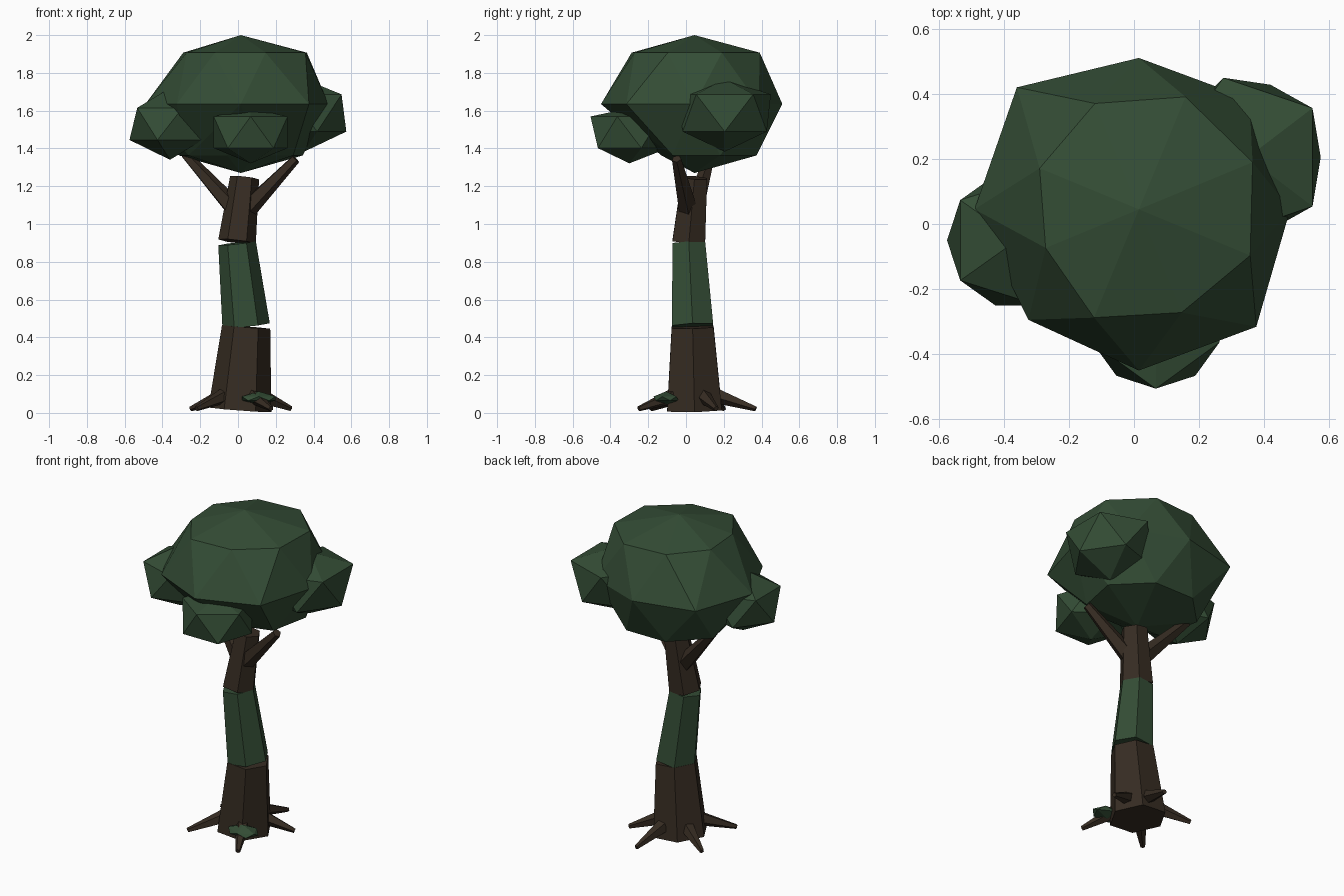
import bpy, bmesh
from math import cos, sin, radians
from mathutils import Vector

cube = bpy.data.objects.get("Cube")
if cube:
    bpy.data.objects.remove(cube, do_unlink=True)


def material(name, rgb):
    mat = bpy.data.materials.new(name)
    mat.use_nodes = True
    color = (*rgb, 1.0)
    mat.diffuse_color = color
    bsdf = mat.node_tree.nodes["Principled BSDF"]
    bsdf.inputs["Base Color"].default_value = color
    bsdf.inputs["Roughness"].default_value = 0.9
    return mat


LEAF = material("leaf green", (0.034, 0.074, 0.036))
BARK = material("bark brown", (0.037, 0.025, 0.016))


def ring(radii, z, turn):
    """Points of a regular ring; one radius per corner."""
    step = 360 / len(radii)
    return [Vector((r * cos(radians(turn + i * step)),
                    r * sin(radians(turn + i * step)), z))
            for i, r in enumerate(radii)]


def hull(name, points, mat):
    """Flat shaded faceted solid wrapped around the points."""
    bm = bmesh.new()
    for p in points:
        bm.verts.new(p)
    bmesh.ops.convex_hull(bm, input=bm.verts[:])
    bmesh.ops.recalc_face_normals(bm, faces=bm.faces[:])
    mesh = bpy.data.meshes.new(name)
    bm.to_mesh(mesh)
    bm.free()
    mesh.materials.append(mat)
    obj = bpy.data.objects.new(name, mesh)
    bpy.context.collection.objects.link(obj)
    return obj


def limb(name, start, r0, end, r1, sides, mat):
    """Tapered prism between two points, ends square to its axis."""
    start, end = Vector(start), Vector(end)
    axis = end - start
    turn = Vector((0, 0, 1)).rotation_difference(axis)
    pts = ring([r0] * sides, 0, 0) + ring([r1] * sides, axis.length, 0)
    return hull(name, [start + turn @ p for p in pts], mat)


def clump(name, center, size, turn, shoulder=0.447, top=0.894):
    """Squashed leaf clump; shoulder and top set its upper ring."""
    pts = [Vector((0, 0, 1)), Vector((0, 0, -1))]
    pts += ring([top] * 5, shoulder, turn) + ring([0.894] * 5, -0.447, turn + 36)
    c, s = Vector(center), Vector(size)
    return hull(name, [c + p * s for p in pts], LEAF)


# Trunk in three stacked, leaning sections
limb("trunk_base", (0.01, 0.045, 0.016), 0.167, (0.043, 0.035, 0.455), 0.128, 6, BARK)
limb("trunk_middle", (0.043, 0.035, 0.461), 0.126, (-0.005, 0.015, 0.898), 0.1, 6, LEAF)
limb("trunk_top", (-0.005, 0.015, 0.907), 0.1, (0.035, 0.045, 1.245), 0.077, 6, BARK)

# Branches
limb("branch_left", (0.04, 0.015, 1.07), 0.054, (0.305, -0.05, 1.345), 0.026, 5, BARK)
limb("branch_right", (-0.01, 0.04, 1.07), 0.054, (-0.28, 0.13, 1.37), 0.026, 5, BARK)

# Roots spread around the base
tips = [(0.28, 0.16), (0.085, 0.37), (-0.25, 0.2), (-0.22, -0.185), (0.175, -0.25)]
for i, (x, y) in enumerate(tips):
    limb(f"root_{i + 1}", (0.01 + x * 0.38, 0.03 + y * 0.38, 0.09), 0.042,
         (x, y, 0.022), 0.014, 5, BARK)

# Small flat leaf clump on the front root
clump("ground_leaves", (0.11, -0.105, 0.08), (0.105, 0.075, 0.034), 54, 0.2)

# Main crown: poles, two offset rings and an uneven equator, undercut in front
crown_center = Vector((0.015, 0.045, 1.635))
equator = [0.465, 0.48, 0.465, 0.53, 0.505, 0.48, 0.495, 0.51]
upper = [0.378, 0.374, 0.352, 0.33, 0.31, 0.36, 0.343, 0.37]
lower = [0.355, 0.355, 0.355, 0.355, 0.3, 0.19, 0.19, 0.3]
points = [Vector((0, 0, 0.365)), Vector((0, 0, -0.365))]
points += ring(upper, 0.272, 22.5) + ring(equator, 0, 0)
points += ring(lower, -0.272, 22.5)
hull("crown", [crown_center + p for p in points], LEAF)

# Side clumps
clump("front_clump", (0.067, -0.30, 1.467), (0.23, 0.23, 0.146), 54, 0.7)
clump("right_clump", (-0.36, -0.05, 1.53), (0.24, 0.235, 0.19), 0)
clump("left_clump", (0.35, 0.205, 1.575), (0.25, 0.262, 0.192), 36, 0.58, 0.98)
